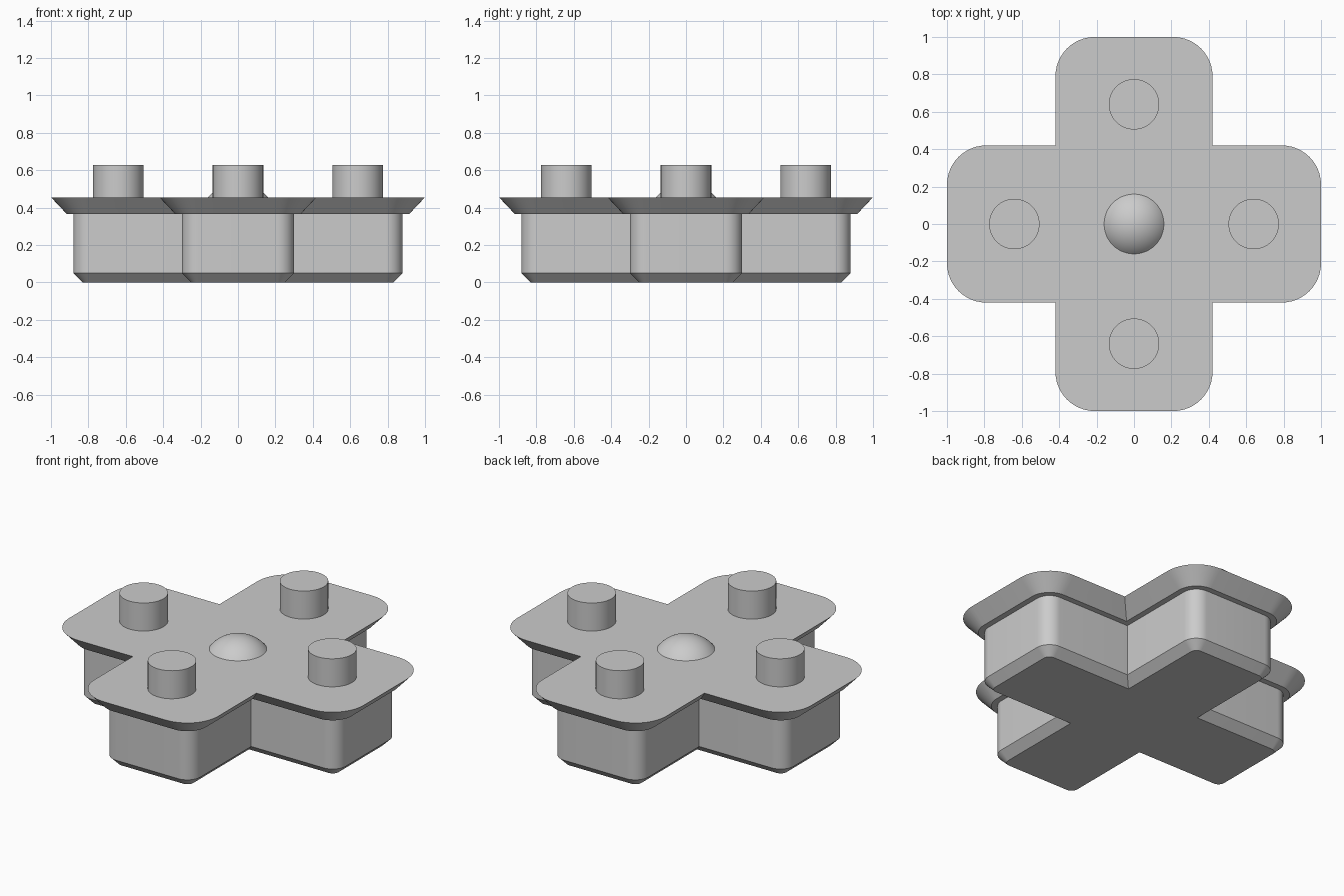
import bpy, bmesh, math

if "Cube" in bpy.data.objects:
    bpy.data.objects.remove(bpy.data.objects["Cube"])

grey = bpy.data.materials.new("plain grey")
grey.diffuse_color = (0.6, 0.6, 0.6, 1)
grey.use_nodes = True
grey.node_tree.nodes["Principled BSDF"].inputs["Base Color"].default_value = grey.diffuse_color
TOP = 0.455


def finish(bm, name):
    bmesh.ops.recalc_face_normals(bm, faces=bm.faces[:])
    mesh = bpy.data.meshes.new(name)
    bm.to_mesh(mesh)
    bm.free()
    mesh.materials.append(grey)
    obj = bpy.data.objects.new(name, mesh)
    bpy.context.collection.objects.link(obj)
    bpy.ops.object.select_all(action='DESELECT')
    obj.select_set(True)
    bpy.context.view_layer.objects.active = obj
    bpy.ops.object.shade_smooth_by_angle(angle=math.radians(30))
    return obj


def cross_outline(inset, steps=12):
    """Plus shape with rounded arm ends, moved inward by inset."""
    reach, half, r = 1 - inset, 0.42 - inset, 0.21 - inset
    arm = []
    for side in (-1, 1):
        for i in range(steps + 1):
            a = math.pi / 2 * (i / steps + (side - 1) / 2)
            arm.append((reach - r + r * math.cos(a),
                        side * (half - r) + r * math.sin(a)))
    arm.append((half, half))          # inner corner
    points = []
    for k in range(4):
        c, s = ((1, 0), (0, 1), (-1, 0), (0, -1))[k]
        points += [(x * c - y * s, x * s + y * c) for x, y in arm]
    return points


def loft_cross(name, levels):
    bm = bmesh.new()
    rings = [[bm.verts.new((x, y, z)) for x, y in cross_outline(inset)]
             for inset, z in levels]
    n = len(rings[0])
    for low, high in zip(rings, rings[1:]):
        for i in range(n):
            j = (i + 1) % n
            bm.faces.new((low[i], low[j], high[j], high[i]))
    bm.faces.new(rings[0][::-1])
    bm.faces.new(rings[-1])
    return finish(bm, name)


def revolve(name, profile, x=0, y=0, steps=48):
    bm = bmesh.new()
    verts = [bm.verts.new((r, 0, z)) for r, z in profile]
    edges = [bm.edges.new(pair) for pair in zip(verts, verts[1:])]
    bmesh.ops.spin(bm, geom=verts + edges, cent=(0, 0, 0), axis=(0, 0, 1),
                   angle=2 * math.pi, steps=steps)
    bmesh.ops.remove_doubles(bm, verts=bm.verts[:], dist=1e-5)
    obj = finish(bm, name)
    obj.location = (x, y, 0)
    return obj


# Cross body: chamfered foot, straight walls, ledge and flared rim
loft_cross("cross_body", [(0.17, 0), (0.12, 0.05), (0.12, 0.365),
                          (0.085, 0.365), (0, TOP)])

# One peg on each arm
for i, (x, y) in enumerate(((0.64, 0), (0, 0.64), (-0.64, 0), (0, -0.64))):
    revolve(f"peg_{i + 1}", [(0.135, TOP), (0.135, 0.627), (0, 0.627)], x, y)

# Shallow central dome
depth, base = 0.13, 0.16
radius = math.hypot(depth, base)
limit = math.atan2(base, depth)
revolve("dome", [(radius * math.sin(limit * (1 - i / 12)),
                  TOP - depth + radius * math.cos(limit * (1 - i / 12)))
                 for i in range(13)])
